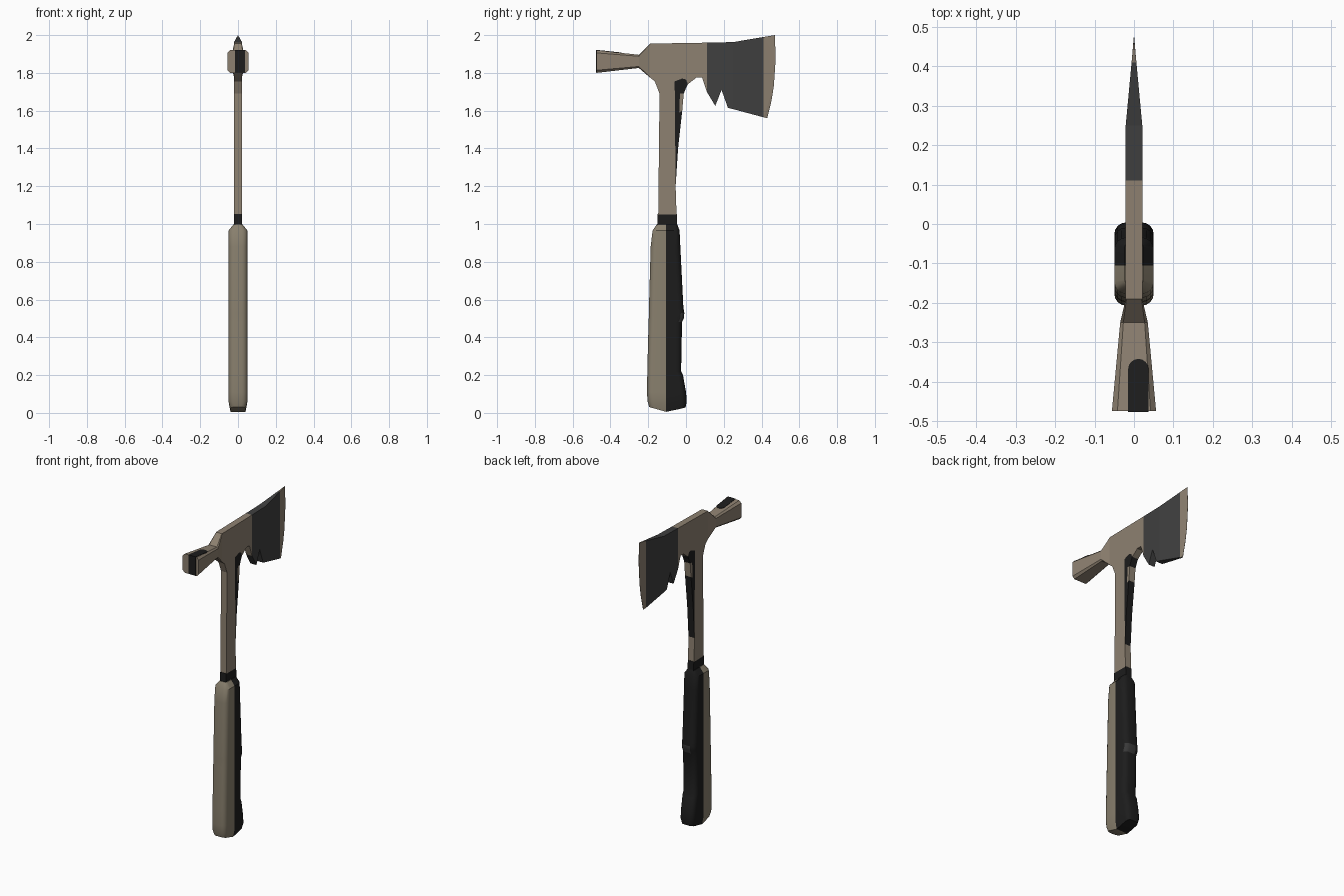
import bpy, bmesh, math

if "Cube" in bpy.data.objects:
    bpy.data.objects.remove(bpy.data.objects["Cube"])


def material(name, rgb):
    m = bpy.data.materials.new(name)
    m.diffuse_color = (*rgb, 1)
    m.use_nodes = True
    m.node_tree.nodes["Principled BSDF"].inputs["Base Color"].default_value = m.diffuse_color
    return m


STEEL = material("tan_steel", (0.27, 0.22, 0.165))
BLADE = material("dark_grey_coating", (0.05, 0.05, 0.05))
BLACK = material("black_paint", (0.012, 0.012, 0.012))
GRIP = material("tan_grip", (0.25, 0.215, 0.155))
PATCH = material("grey_rubber", (0.04, 0.04, 0.04))


def finish(name, bm, mats, smooth=False):
    bmesh.ops.recalc_face_normals(bm, faces=bm.faces)
    me = bpy.data.meshes.new(name)
    bm.to_mesh(me)
    bm.free()
    for m in mats:
        me.materials.append(m)
    ob = bpy.data.objects.new(name, me)
    bpy.context.collection.objects.link(ob)
    if smooth:
        bpy.ops.object.select_all(action='DESELECT')
        ob.select_set(True)
        bpy.context.view_layer.objects.active = ob
        bpy.ops.object.shade_smooth_by_angle(angle=math.radians(35))
    return ob


def loft(rings, cap=True):
    """Skin a list of rings of 3D points."""
    bm = bmesh.new()
    vs = [[bm.verts.new(p) for p in r] for r in rings]
    n = len(vs[0])
    for a, b in zip(vs, vs[1:]):
        for i in range(n):
            j = (i + 1) % n
            bm.faces.new((a[i], a[j], b[j], b[i]))
    if cap:
        bm.faces.new(vs[0])
        bm.faces.new(vs[-1])
    return bm, vs


# ---- head and shaft: side outline points (y, z), thickness depends on y
P = dict(
    a=(-.19, 1.955), b=(.11, 1.96), c=(.11, 1.70), d=(.085, 1.775), e=(.055, 1.775),
    f=(.01, 1.74), g=(.0, 1.765), h=(-.02, 1.77), i=(-.06, 1.755), k=(-.055, 1.2),
    l=(-.05, 1.05), m=(-.147, 1.05), n=(-.14, 1.69), o=(-.165, 1.755), r=(-.19, 1.775),
    s=(.0, 1.72), t=(-.012, 1.69), u=(-.032, 1.69), v=(-.036, 1.59), w=(-.02, 1.60), x=(-.042, 1.4),
    A=(.25, 1.963), B=(.25, 1.608), C=(.222, 1.615), D=(.188, 1.71), E=(.155, 1.625),
    F=(.41, 1.99), G=(.41, 1.565), H=(.47, 2.0), I=(.475, 1.88), J=(.465, 1.73),
    K=(.452, 1.65), L=(.43, 1.56))
PIECES = [("abcdefghiklmnor", 0), ("ihgfstuvwxk", 2), ("tuvw", 0),
          ("bABCDEc", 1), ("AFGB", 1),
          ("FHI", 0), ("FIJ", 0), ("FJG", 0), ("GJK", 0), ("GKL", 0)]


def half_thickness(key):
    if key in "HIJKL":
        return 0.0005
    y = P[key][0]
    return 0.021 if y <= .25 else 0.021 * (.475 - y) / .225


bm = bmesh.new()
side = {s: {k: bm.verts.new((s * half_thickness(k), *P[k])) for k in P} for s in (-1, 1)}
uses = {}
for keys, _ in PIECES:
    for p, q in zip(keys, keys[1:] + keys[0]):
        e = frozenset((p, q))
        uses[e] = uses.get(e, 0) + 1
for keys, mat in PIECES:
    for s in (-1, 1):
        bm.faces.new([side[s][k] for k in keys]).material_index = mat
    for p, q in zip(keys, keys[1:] + keys[0]):
        if uses[frozenset((p, q))] == 1:      # walls only along the outline
            bm.faces.new((side[-1][p], side[-1][q], side[1][q], side[1][p])).material_index = mat
finish("head_and_shaft", bm, [STEEL, BLADE, BLACK])


# ---- hammer poll: chamfered block flaring towards the front
def octagon(y, h, z0, z1, c):
    return [(-h + c, y, z0), (h - c, y, z0), (h, y, z0 + c), (h, y, z1 - c),
            (h - c, y, z1), (-h + c, y, z1), (-h, y, z1 - c), (-h, y, z0 + c)]


bm, _ = loft([octagon(-.19, .021, 1.775, 1.955, .002),
              octagon(-.25, .035, 1.826, 1.896, .008),
              octagon(-.474, .056, 1.80, 1.92, .014)])
finish("hammer_poll", bm, [STEEL])


# ---- dark nail slot painted on the poll: round-ended top plate and front plate
def poll_top(y):
    return 1.896 + (-.25 - y) * .107


cx, hw = .011, .026
outline = [(cx + hw, -.476), *[(cx + hw * math.cos(t), -.368 + hw * math.sin(t))
           for t in [math.pi * j / 8 for j in range(9)]], (cx - hw, -.476)]
bm, _ = loft([[(x, y, poll_top(y) + dz) for x, y in outline] for dz in (-.003, .002)])
finish("poll_slot_top", bm, [BLACK])
bm, _ = loft([[(cx - hw, y, 1.803), (cx + hw, y, 1.803), (cx + hw, y, 1.92), (cx - hw, y, 1.92)]
              for y in (-.472, -.477)])
finish("poll_slot_front", bm, [BLACK])

# ---- collar
bm, _ = loft([[(-.021, y0, z), (.021, y0, z), (.021, y1, z), (-.021, y1, z)]
              for z, y0, y1 in ((.98, -.153, -.046), (1.052, -.15, -.048))])
finish("collar", bm, [BLACK])

# ---- grip: rounded sections, split into a tan front and a black back
MID = -.105


def grip_ring(z, y0, y1, h, tilt=0.0):
    r = h * .6
    pts = []
    for sx, yc, start in ((1, y1 - r, 0), (-1, y1 - r, 90), (-1, y0 + r, 180), (1, y0 + r, 270)):
        for j in range(5):
            t = math.radians(start + j * 22.5)
            pts.append((sx * (h - r) + r * math.cos(t), yc + r * math.sin(t)))
        if start == 90:
            pts.append((-h, MID))
    pts.append((h, MID))
    return [(x, y, z + abs(y + .095) * tilt) for x, y in pts]


RINGS = [(.003, -.195, -.002, .040, .28), (.06, -.203, .004, .05), (.11, -.207, .0, .05),
         (.20, -.205, -.016, .05), (.22, -.205, -.026, .05), (.48, -.198, -.021, .05),
         (.505, -.197, -.010, .05), (.53, -.197, -.009, .05), (.56, -.196, -.014, .05),
         (.88, -.187, -.030, .05), (.965, -.177, -.034, .05), (.998, -.155, -.046, .024)]
bm, vs = loft([grip_ring(*r) for r in RINGS], cap=False)
for ring in (vs[0], vs[-1]):
    bm.faces.new([ring[21]] + ring[:11])      # back half of the end cap
    bm.faces.new(ring[10:])                   # front half of the end cap
for f in bm.faces:
    c = f.calc_center_median()
    f.material_index = 1 if c.y > MID else 0
    if .48 < c.z < .53 and c.y > -.03 and c.x > -.01:
        f.material_index = 2                  # small grey patch on the finger bump
finish("grip", bm, [GRIP, BLACK, PATCH], smooth=True)
